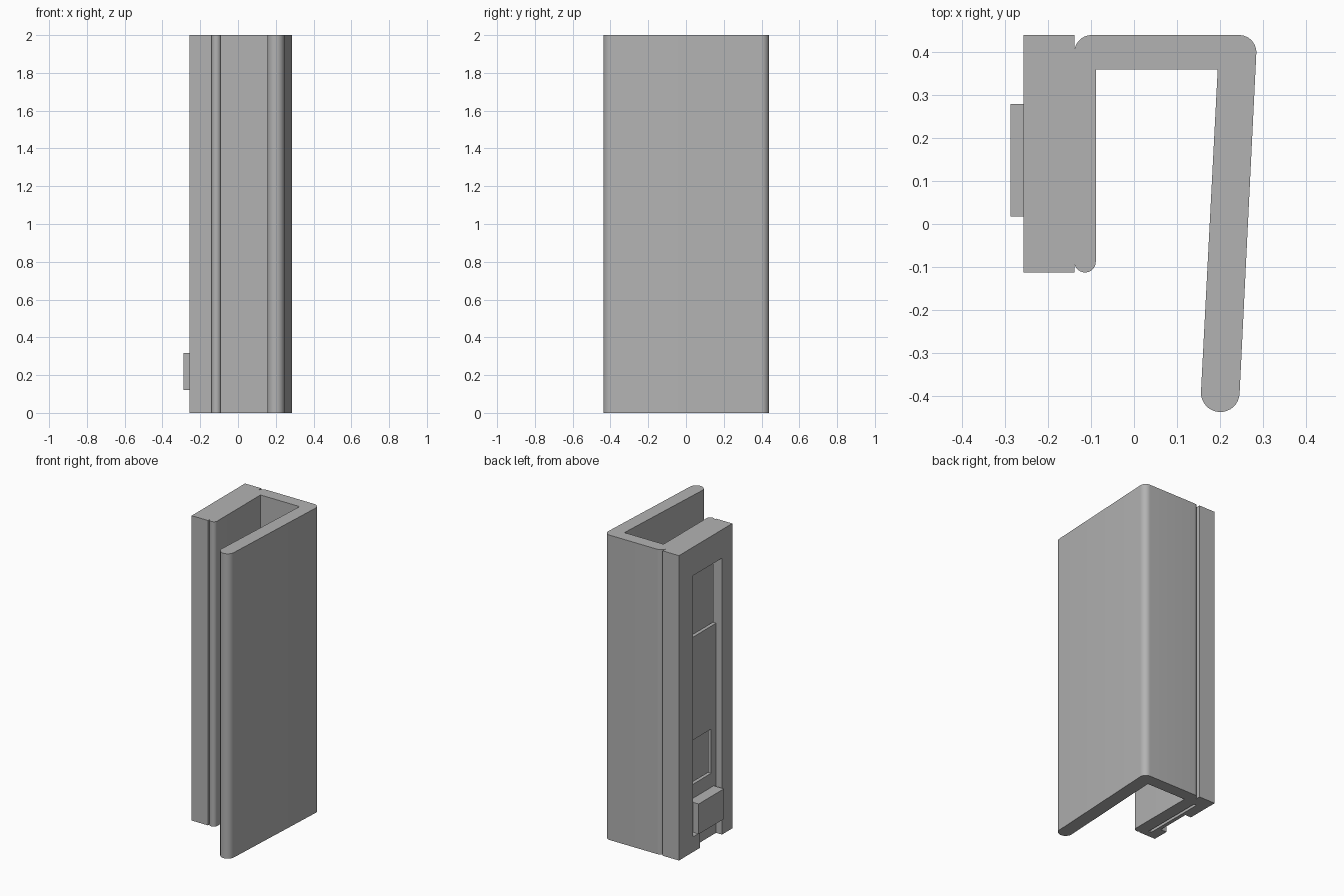
import bpy, bmesh
from math import cos, sin, radians

if "Cube" in bpy.data.objects:
    bpy.data.objects.remove(bpy.data.objects["Cube"], do_unlink=True)

grey = bpy.data.materials.new("plain_grey")
grey.use_nodes = True
grey.diffuse_color = (0.45, 0.45, 0.45, 1)
grey.node_tree.nodes["Principled BSDF"].inputs["Base Color"].default_value = (0.45, 0.45, 0.45, 1)

HEIGHT = 2.0


def prism(name, outline, z0, z1):
    """Extrude an xy outline from z0 to z1."""
    bm = bmesh.new()
    face = bm.faces.new([bm.verts.new((x, y, z0)) for x, y in outline])
    top = bmesh.ops.extrude_face_region(bm, geom=[face])["geom"]
    for v in top:
        if isinstance(v, bmesh.types.BMVert):
            v.co.z = z1
    bmesh.ops.recalc_face_normals(bm, faces=bm.faces)
    mesh = bpy.data.meshes.new(name)
    bm.to_mesh(mesh)
    bm.free()
    mesh.materials.append(grey)
    obj = bpy.data.objects.new(name, mesh)
    bpy.context.collection.objects.link(obj)
    return obj


def box(name, x0, x1, y0, y1, z0, z1):
    return prism(name, [(x0, y0), (x1, y0), (x1, y1), (x0, y1)], z0, z1)


def arc(cx, cy, rx, ry, start, end, steps=12):
    angles = [radians(start + (end - start) * i / steps) for i in range(steps + 1)]
    return [(cx + rx * cos(a), cy + ry * sin(a)) for a in angles]


def activate(obj):
    bpy.ops.object.select_all(action='DESELECT')
    obj.select_set(True)
    bpy.context.view_layer.objects.active = obj


# Holder and hook share one constant section
SEAM, LEFT, BACK, FRONT = -0.139, -0.257, 0.44, -0.113
outline = [(LEFT, BACK), (LEFT, FRONT), (SEAM, FRONT), (SEAM, -0.095)]
outline += arc(-0.114, -0.088, 0.025, 0.025, 200, 360)      # rounded lip
outline += [(-0.089, 0.36), (0.195, 0.36)]                  # inside of the hook
outline += arc(0.201, -0.393, 0.045, 0.045, 177, 357, 16)   # rounded tip
outline += arc(0.245, 0.40, 0.04, 0.04, -3, 90)             # outer corner
outline += arc(-0.099, 0.40, 0.04, 0.04, 90, 170)           # seam groove
outline += [(SEAM, 0.407), (SEAM, BACK)]
holder = prism("hook_and_holder", outline, 0, HEIGHT)

# Recesses: open track, its narrow mouth, thin pocket, and two windows
FLOOR, DEEP = -0.214, -0.171
cutters = [
    box("track_cutter", -0.4, FLOOR, -0.006, 0.294, 0.1, 1.813),
    box("mouth_cutter", -0.4, FLOOR, -0.006, 0.22, -0.1, 0.15),
    box("pocket_cutter", -0.19, DEEP, -0.07, 0.35, -0.1, 1.813),
    box("upper_window_cutter", -0.23, -0.18, -0.006, 0.294, 1.375, 1.813),
    box("lower_window_cutter", -0.23, -0.18, 0.044, 0.25, 0.41, 0.70),
]
activate(holder)
for cutter in cutters:
    mod = holder.modifiers.new(cutter.name, 'BOOLEAN')
    mod.operation = 'DIFFERENCE'
    mod.solver = 'EXACT'
    mod.object = cutter
    cutter.hide_render = True
    bpy.ops.object.modifier_apply(modifier=mod.name)
for cutter in cutters:
    bpy.data.objects.remove(cutter, do_unlink=True)

activate(holder)
bpy.ops.object.shade_smooth_by_angle(angle=radians(30))

# Thumb block standing out of the track
box("thumb_block", -0.288, FLOOR + 0.005, 0.018, 0.28, 0.12, 0.318)
